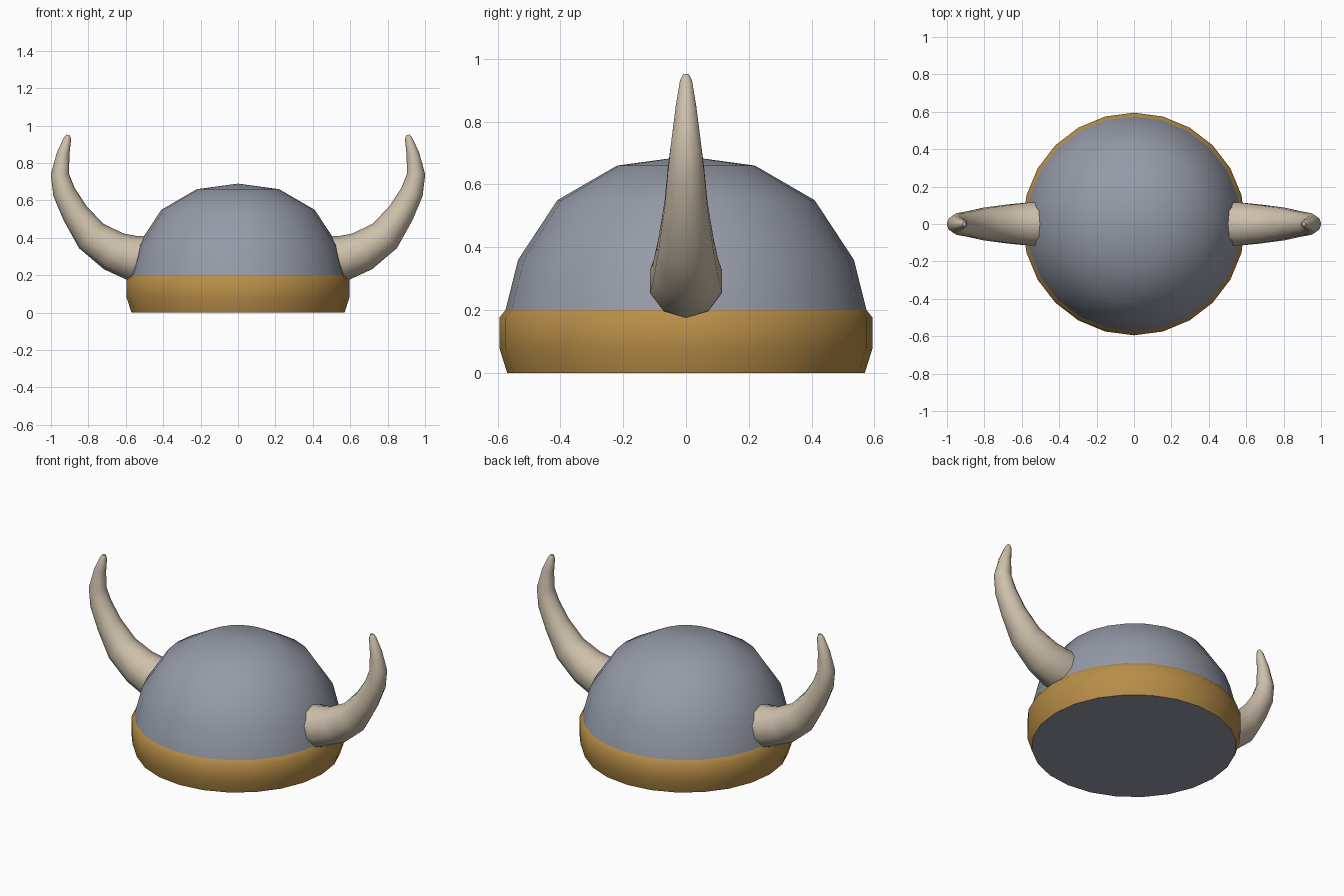
import bpy
import bmesh
import math
from mathutils import Vector

cube = bpy.data.objects.get("Cube")
if cube:
    bpy.data.objects.remove(cube, do_unlink=True)


def make_material(name, colour):
    mat = bpy.data.materials.new(name)
    mat.use_nodes = True
    mat.diffuse_color = (*colour, 1)
    mat.node_tree.nodes["Principled BSDF"].inputs["Base Color"].default_value = (*colour, 1)
    return mat


steel = make_material("grey steel", (0.30, 0.325, 0.39))
brass = make_material("golden brass", (0.48, 0.27, 0.065))
bone = make_material("pale bone", (0.62, 0.53, 0.41))


def finish(bm, name, mat):
    """Turn the bmesh into a smooth shaded object that keeps its sharp edges."""
    bmesh.ops.recalc_face_normals(bm, faces=bm.faces)
    mesh = bpy.data.meshes.new(name)
    bm.to_mesh(mesh)
    bm.free()
    mesh.materials.append(mat)
    obj = bpy.data.objects.new(name, mesh)
    bpy.context.collection.objects.link(obj)
    bpy.ops.object.select_all(action="DESELECT")
    obj.select_set(True)
    bpy.context.view_layer.objects.active = obj
    bpy.ops.object.shade_smooth_by_angle(angle=math.radians(50))
    return obj


def bridge(bm, lower, upper):
    count = len(lower)
    for i in range(count):
        j = (i + 1) % count
        bm.faces.new((lower[i], lower[j], upper[j], upper[i]))


def lathe(name, profile, mat, sides=24, apex=None, floor=False):
    """Spin a (radius, height) profile round z, with optional top point and floor."""
    bm = bmesh.new()
    angles = [math.tau * i / sides for i in range(sides)]
    rings = [[bm.verts.new((r * math.cos(a), r * math.sin(a), z)) for a in angles]
             for r, z in profile]
    for lower, upper in zip(rings, rings[1:]):
        bridge(bm, lower, upper)
    if apex is not None:
        top = bm.verts.new((0, 0, apex))
        for i in range(sides):
            bm.faces.new((rings[-1][i], rings[-1][(i + 1) % sides], top))
    if floor:
        bm.faces.new(rings[0])
    return finish(bm, name, mat)


def horn(name, side, path, sides=10):
    """Sweep a tapering ring along a path of (x, z, radius)."""
    bm = bmesh.new()
    centres = [Vector((side * x, 0, z)) for x, z, r in path]
    across = Vector((0, 1, 0))
    rings = []
    for k, centre in enumerate(centres):
        ahead = centres[min(k + 1, len(path) - 1)]
        behind = centres[max(k - 1, 0)]
        up = (ahead - behind).normalized().cross(across)
        ring = []
        for i in range(sides):
            a = math.tau * i / sides
            ring.append(bm.verts.new(
                centre + path[k][2] * (math.cos(a) * up + math.sin(a) * across)))
        rings.append(ring)
    for lower, upper in zip(rings, rings[1:]):
        bridge(bm, lower, upper)
    bm.faces.new(rings[0])
    bm.faces.new(rings[-1])
    return finish(bm, name, bone)


# Dome of the helmet
lathe("dome", [(0.575, 0.2), (0.535, 0.36), (0.41, 0.55), (0.22, 0.66)],
      steel, apex=0.69)

# Bulging band round the rim
lathe("rim_band", [(0.57, 0), (0.595, 0.08), (0.595, 0.175), (0.575, 0.2)], brass)

# Flat underside closing the helmet
lathe("underside", [(0.57, 0)], steel, floor=True)

# Pair of upturned horns, rooted inside the dome
horn_path = [(0.45, 0.285, 0.12), (0.57, 0.293, 0.12), (0.665, 0.328, 0.109),
             (0.785, 0.41, 0.092), (0.872, 0.533, 0.072), (0.93, 0.645, 0.061),
             (0.952, 0.74, 0.049), (0.935, 0.85, 0.034), (0.912, 0.93, 0.02),
             (0.908, 0.95, 0.01)]
horn("left_horn", 1, horn_path)
horn("right_horn", -1, horn_path)
